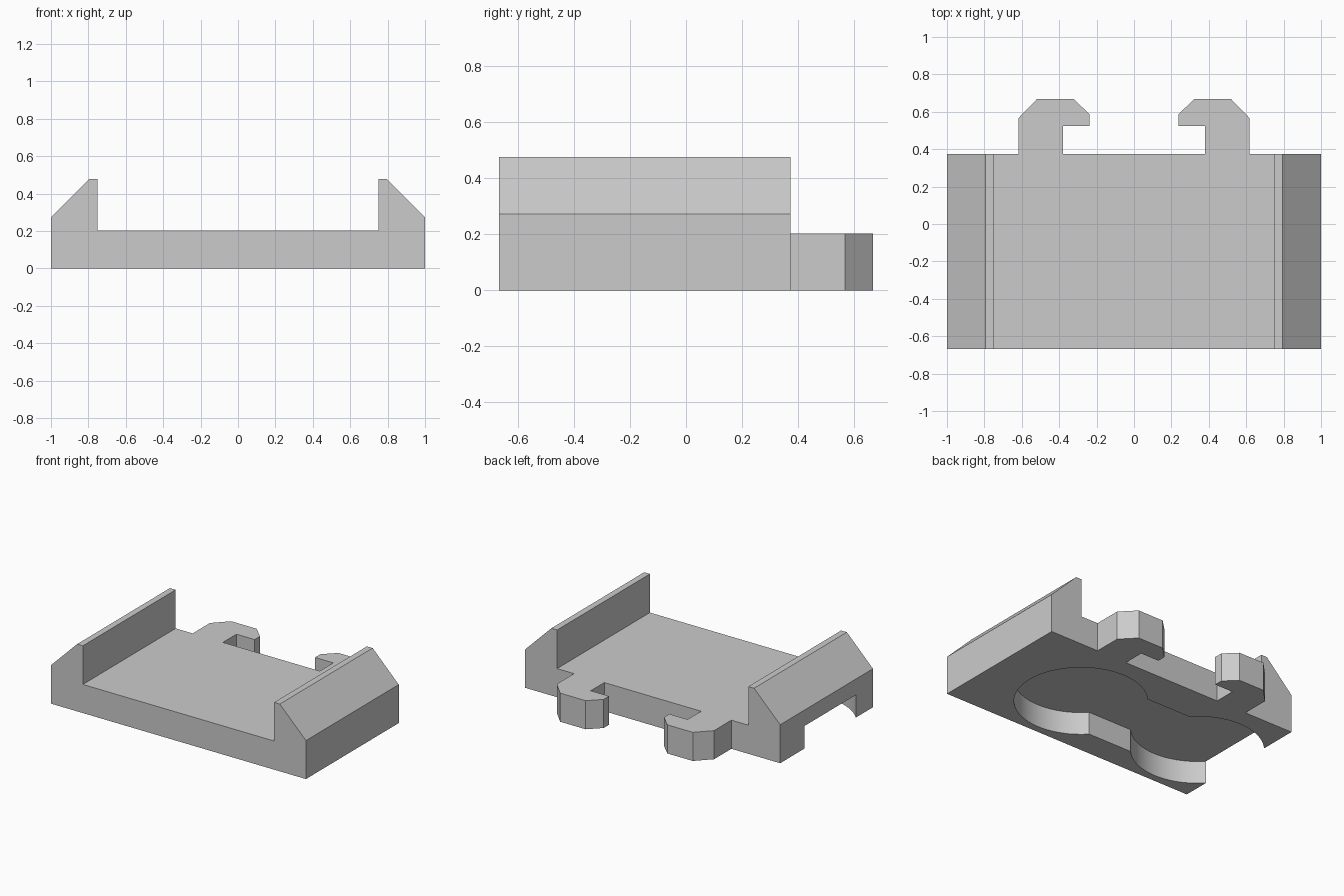
import bpy, bmesh, math
from mathutils import Vector

if "Cube" in bpy.data.objects:
    bpy.data.objects.remove(bpy.data.objects["Cube"])

grey = bpy.data.materials.new("light grey")
grey.diffuse_color = (0.6, 0.6, 0.6, 1)
grey.use_nodes = True
grey.node_tree.nodes["Principled BSDF"].inputs["Base Color"].default_value = grey.diffuse_color


def prism(name, outline, offset):
    """Extrude a flat 3D outline along the offset into a closed solid."""
    bm = bmesh.new()
    face = bm.faces.new([bm.verts.new(p) for p in outline])
    ext = bmesh.ops.extrude_face_region(bm, geom=[face])
    moved = [g for g in ext["geom"] if isinstance(g, bmesh.types.BMVert)]
    bmesh.ops.translate(bm, verts=moved, vec=Vector(offset))
    bmesh.ops.recalc_face_normals(bm, faces=bm.faces)
    mesh = bpy.data.meshes.new(name)
    bm.to_mesh(mesh)
    bm.free()
    mesh.materials.append(grey)
    obj = bpy.data.objects.new(name, mesh)
    bpy.context.collection.objects.link(obj)
    return obj


def combine(target, tool, operation):
    """Apply a boolean and discard the tool object."""
    bpy.context.view_layer.objects.active = target
    mod = target.modifiers.new("combine", "BOOLEAN")
    mod.operation, mod.object, mod.solver = operation, tool, "EXACT"
    bpy.ops.object.modifier_apply(modifier=mod.name)
    bpy.data.objects.remove(tool)


BACK, FRONT, FLOOR = 0.373, -0.667, 0.203

# Tray: channel profile with bevelled side rails, run front to back
half = [(1, 0), (1, 0.273), (0.795, 0.477), (0.75, 0.477), (0.75, FLOOR)]
profile = half + [(-x, z) for x, z in reversed(half)]
tray = prism("tray", [(x, FRONT, z) for x, z in profile], (0, BACK - FRONT, 0))

# Two mirrored hooks on the back edge, flush with the floor
hook = [(0.38, 0.3), (0.38, 0.525), (0.237, 0.525), (0.237, 0.585), (0.32, 0.667),
        (0.52, 0.667), (0.617, 0.567), (0.617, 0.3)]
for side in (-1, 1):
    part = prism("hook", [(side * x, y, 0) for x, y in hook], (0, 0, FLOOR))
    combine(tray, part, "UNION")

# Underside recess: two round pockets joined by a neck, open at the left end
CY, R, NECK, DEPTH = -0.187, 0.427, 0.29, 0.16
open_angle = math.asin(NECK / R)


def arc(cx, start, end, steps=48):
    return [(cx + R * math.cos(a), CY + R * math.sin(a), -0.1)
            for a in (start + (end - start) * i / steps for i in range(steps + 1))]


pocket = arc(0.287, -math.pi + open_angle, math.pi - open_angle)
pocket += arc(-0.685, open_angle, 2 * math.pi - open_angle)
combine(tray, prism("recess_cutter", pocket, (0, 0, DEPTH + 0.1)), "DIFFERENCE")

# Merge leftover coplanar faces, then smooth only the round walls
bm = bmesh.new()
bm.from_mesh(tray.data)
bmesh.ops.remove_doubles(bm, verts=bm.verts, dist=0.0001)
bmesh.ops.dissolve_limit(bm, angle_limit=math.radians(0.5), verts=bm.verts, edges=bm.edges)
bm.to_mesh(tray.data)
bm.free()
bpy.ops.object.select_all(action="DESELECT")
tray.select_set(True)
bpy.context.view_layer.objects.active = tray
bpy.ops.object.shade_smooth_by_angle(angle=math.radians(25))
